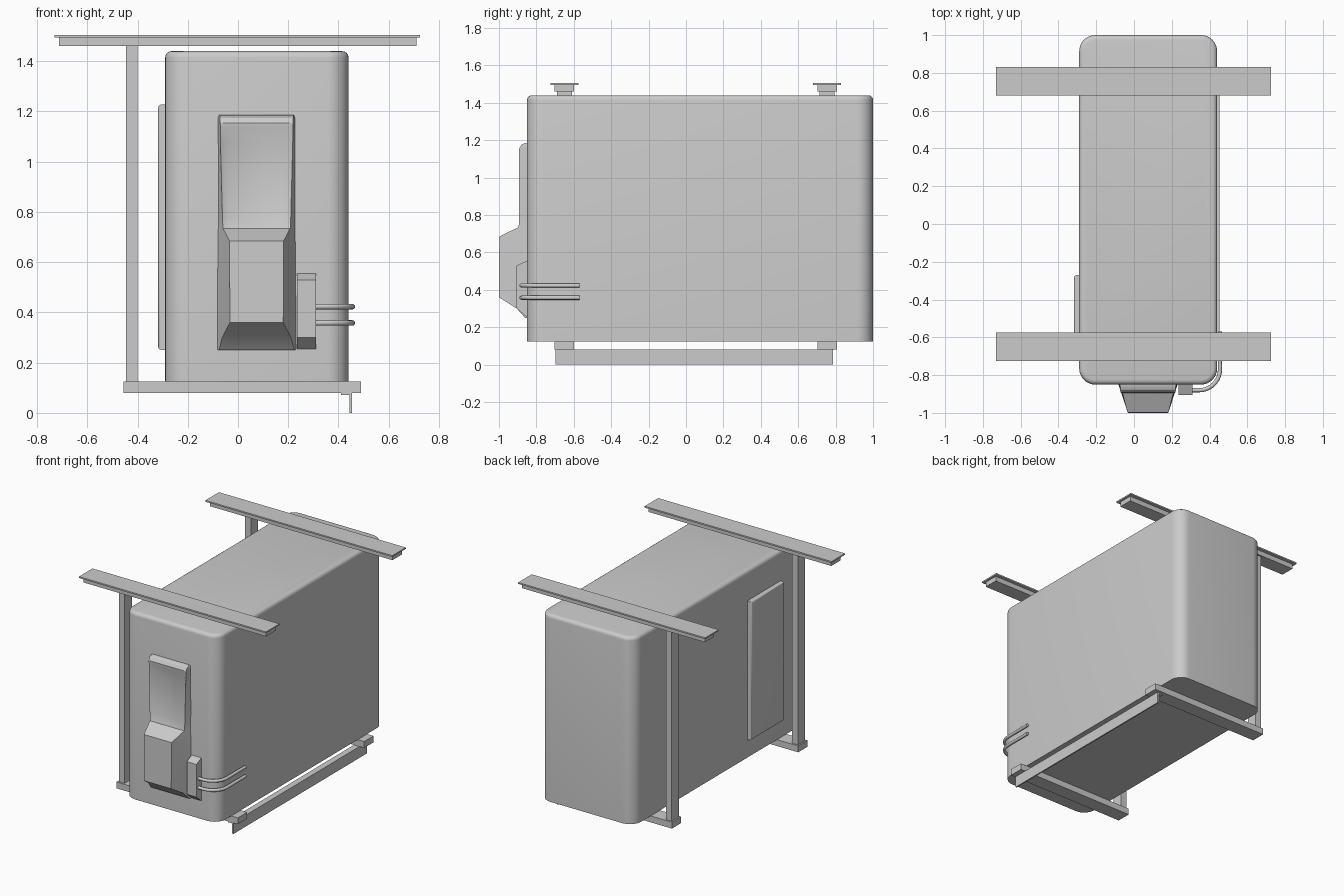
import bpy, bmesh, math
from mathutils import Vector

cube = bpy.data.objects.get("Cube")
if cube:
    bpy.data.objects.remove(cube, do_unlink=True)

grey = bpy.data.materials.new("plain grey")
grey.use_nodes = True
colour = (0.6, 0.6, 0.6, 1)
grey.diffuse_color = colour
grey.node_tree.nodes["Principled BSDF"].inputs["Base Color"].default_value = colour


def finish(name, bm, smooth=False):
    bmesh.ops.recalc_face_normals(bm, faces=bm.faces)
    mesh = bpy.data.meshes.new(name)
    bm.to_mesh(mesh)
    bm.free()
    mesh.materials.append(grey)
    obj = bpy.data.objects.new(name, mesh)
    bpy.context.collection.objects.link(obj)
    if smooth:
        bpy.ops.object.select_all(action="DESELECT")
        obj.select_set(True)
        bpy.context.view_layer.objects.active = obj
        bpy.ops.object.shade_smooth_by_angle(angle=math.radians(32))
    return obj


def box_bm(x, y, z):
    bm = bmesh.new()
    bmesh.ops.create_cube(bm, size=1)
    for v in bm.verts:
        v.co = [lo + (hi - lo) * (c + 0.5) for c, (lo, hi) in zip(v.co, (x, y, z))]
    return bm


def box(name, x, y, z):
    return finish(name, box_bm(x, y, z))


def bevel(bm, rule, width, segments):
    edges = [e for e in bm.edges if rule(*[v.co for v in e.verts])]
    bmesh.ops.bevel(bm, geom=edges, offset=width, segments=segments,
                    profile=0.5, affect="EDGES")


# Tank body: round upright corners, softened top rim, sharp underside
TOP = 1.44
bm = box_bm((-0.29, 0.44), (-0.85, 1), (0.125, TOP))
bevel(bm, lambda a, b: abs(a.z - b.z) > 0.5, 0.085, 8)
bevel(bm, lambda a, b: min(a.z, b.z) > TOP - 0.001, 0.025, 4)
finish("body", bm, True)

# Raised panel on the post side
bm = box_bm((-0.318, -0.28), (-0.64, -0.27), (0.25, 1.228))
bevel(bm, lambda a, b: max(a.x, b.x) < -0.31, 0.015, 3)
finish("side_panel", bm, True)

# Hanging rails, posts and cross bars at both ends
for place, y in (("front", -0.65), ("back", 0.755)):
    def span(half):
        return (y - half, y + half)
    box(place + "_rail_plate", (-0.73, 0.725), span(0.075), (1.495, 1.505))
    box(place + "_rail", (-0.712, 0.71), span(0.052), (1.46, 1.495))
    box(place + "_post", (-0.445, -0.4), span(0.04), (0.125, 1.46))
    box(place + "_cross_bar", (-0.455, 0.49), span(0.052), (0.08, 0.125))

# Lower angle rail
box("lower_rail_flange", (0.41, 0.453), (-0.697, 0.787), (0.071, 0.08))
box("lower_rail_web", (0.443, 0.453), (-0.697, 0.787), (0, 0.071))

# Front cover lofted down its height: z, base half, rim half, rim y, floor y
stations = [
    (1.185, 0.152, 0.146, -0.86, -0.86),
    (1.175, 0.155, 0.146, -0.88, -0.88),
    (1.155, 0.155, 0.145, -0.892, -0.892),
    (1.135, 0.155, 0.144, -0.892, -0.89),
    (1.08, 0.155, 0.144, -0.892, -0.872),
    (0.78, 0.156, 0.136, -0.892, -0.878),
    (0.735, 0.156, 0.134, -0.895, -0.895),
    (0.685, 0.157, 0.108, -0.998, -0.998),
    (0.36, 0.16, 0.106, -1, -1),
    (0.30, 0.16, 0.137, -0.905, -0.905),
    (0.25, 0.16, 0.15, -0.86, -0.86),
]
bm = bmesh.new()
rings = []
for z, base, rim, y_rim, y_floor in stations:
    section = [(-base, -0.84), (-rim, y_rim), (-rim + 0.025, y_floor),
               (rim - 0.025, y_floor), (rim, y_rim), (base, -0.84)]
    rings.append([bm.verts.new((0.074 + x, y, z)) for x, y in section])
for upper, lower in zip(rings, rings[1:]):
    for i in range(6):
        j = (i + 1) % 6
        bm.faces.new((upper[i], upper[j], lower[j], lower[i]))
bm.faces.new(rings[0])
bm.faces.new(rings[-1])
finish("front_cover", bm, True)

# Small junction box with sloped ends
bm = bmesh.new()
side = [(-0.84, 0.245), (-0.905, 0.3), (-0.905, 0.53), (-0.84, 0.56)]
face = bm.faces.new([bm.verts.new((0.235, y, z)) for y, z in side])
push = bmesh.ops.extrude_face_region(bm, geom=[face])
bmesh.ops.translate(bm, vec=(0.075, 0, 0),
                    verts=[g for g in push["geom"] if isinstance(g, bmesh.types.BMVert)])
finish("junction_box", bm)

# Two pipes that bend round the body corner
for name, z in (("upper_pipe", 0.423), ("lower_pipe", 0.358)):
    bend = [(0.345 + 0.11 * math.sin(a), -0.77 - 0.11 * math.cos(a))
            for a in [math.pi / 2 * i / 10 for i in range(11)]]
    path = [(0.3, -0.88)] + bend + [(0.455, -0.57)]
    bm = bmesh.new()
    rings = []
    for i, p in enumerate(path):
        a, b = path[max(i - 1, 0)], path[min(i + 1, len(path) - 1)]
        out = Vector((b[1] - a[1], a[0] - b[0], 0)).normalized()
        turns = [math.tau * k / 12 for k in range(12)]
        rings.append([bm.verts.new(Vector((*p, z)) + 0.011 * (
            out * math.cos(t) + Vector((0, 0, math.sin(t))))) for t in turns])
    for r, s in zip(rings, rings[1:]):
        for k in range(12):
            n = (k + 1) % 12
            bm.faces.new((r[k], r[n], s[n], s[k]))
    bm.faces.new(rings[0])
    bm.faces.new(rings[-1])
    finish(name, bm, True)
